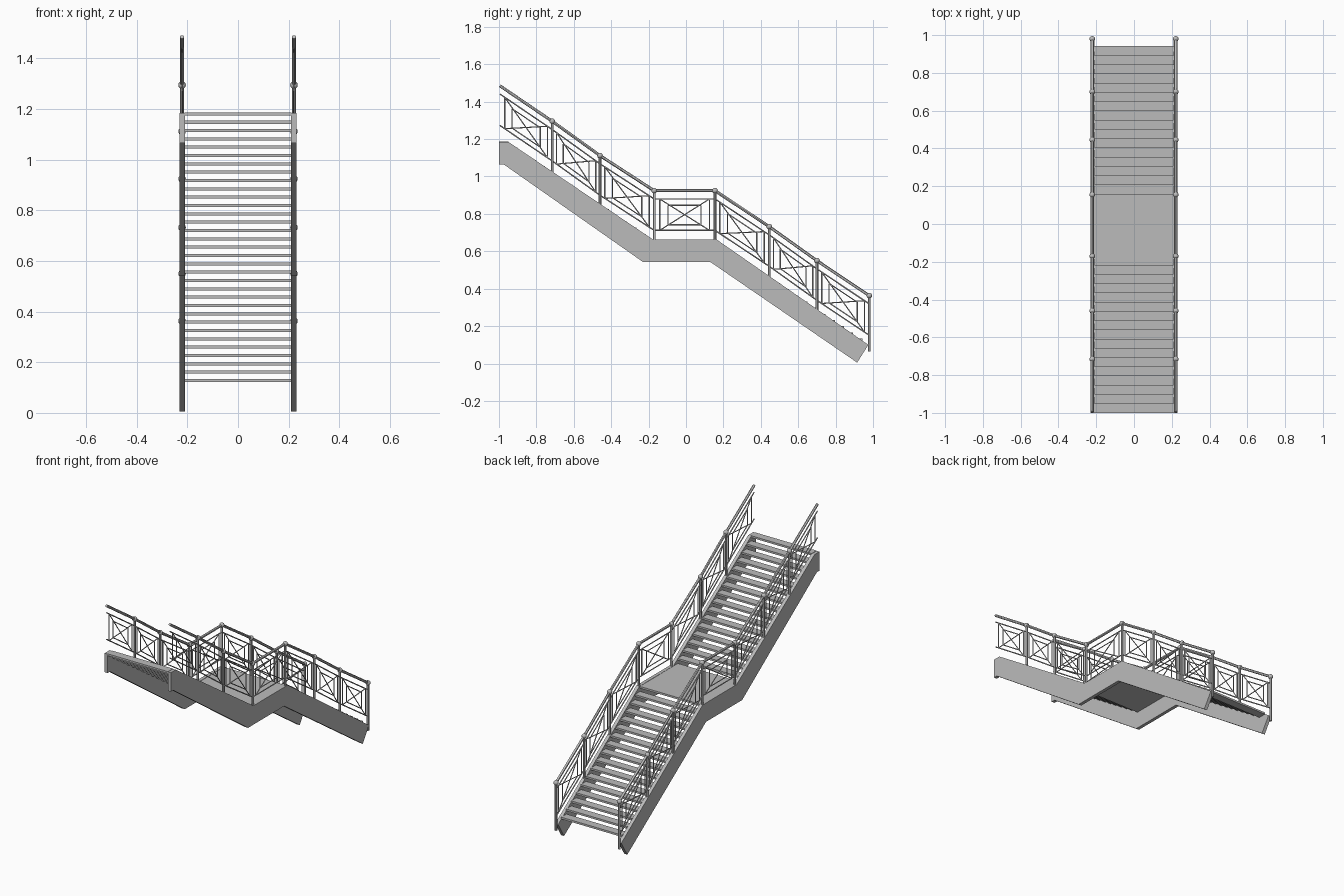
import bpy, bmesh
from mathutils import Vector, Matrix

cube = bpy.data.objects.get("Cube")
if cube:
    bpy.data.objects.remove(cube)

grey = bpy.data.materials.new("painted_grey")
grey.use_nodes = True
COLOUR = (0.5, 0.5, 0.5, 1)
grey.diffuse_color = COLOUR
grey.node_tree.nodes["Principled BSDF"].inputs["Base Color"].default_value = COLOUR


def finish(name, bm, smooth=False):
    bmesh.ops.recalc_face_normals(bm, faces=bm.faces)
    mesh = bpy.data.meshes.new(name)
    bm.to_mesh(mesh)
    bm.free()
    mesh.materials.append(grey)
    obj = bpy.data.objects.new(name, mesh)
    bpy.context.collection.objects.link(obj)
    if smooth:
        bpy.ops.object.select_all(action="DESELECT")
        bpy.context.view_layer.objects.active = obj
        obj.select_set(True)
        bpy.ops.object.shade_smooth_by_angle()
    return obj


def box(bm, lo, hi):
    lo, hi = Vector(lo), Vector(hi)
    m = Matrix.Translation((lo + hi) / 2) @ Matrix.Diagonal((*(hi - lo), 1))
    bmesh.ops.create_cube(bm, size=1, matrix=m)


def rod(bm, x, a, b, radius, sides=8):
    p, q = Vector((x, *a)), Vector((x, *b))
    d = q - p
    m = Matrix.Translation((p + q) / 2) @ d.to_track_quat("Z", "Y").to_matrix().to_4x4()
    bmesh.ops.create_cone(bm, cap_ends=True, segments=sides, radius1=radius,
                          radius2=radius, depth=d.length, matrix=m)


# Stair layout
HALF = 0.212
RISE, GOING = 0.0329, 0.0489
FIRST_Z, THICK = 0.128, 0.012
LAND_BACK, LAND_FRONT = 0.16, -0.2165
FLIGHT = 16

# Side stringers, extruded from one outline (y, z)
outline = [(-1, 1.185), (-0.95, 1.185), (-0.175, 0.662), (0.165, 0.662), (0.975, 0.1),
           (0.915, 0.005), (0.13, 0.543), (-0.23, 0.543), (-0.975, 1.065), (-1, 1.065)]
for side, name in ((1, "left"), (-1, "right")):
    bm = bmesh.new()
    face = bm.faces.new([bm.verts.new((side * HALF - 0.002 * side, y, z)) for y, z in outline])
    ext = bmesh.ops.extrude_face_region(bm, geom=[face])
    verts = [v for v in ext["geom"] if isinstance(v, bmesh.types.BMVert)]
    bmesh.ops.translate(bm, verts=verts, vec=(side * 0.021, 0, 0))
    finish(name + "_stringer", bm)

# Open treads of both flights
for name, start, first in (("lower_treads", LAND_BACK + FLIGHT * GOING, 0),
                           ("upper_treads", LAND_FRONT, FLIGHT + 1)):
    bm = bmesh.new()
    for i in range(FLIGHT):
        y = start - i * GOING
        z = FIRST_Z + (first + i) * RISE
        box(bm, (-HALF, max(y - GOING - 0.003, -1), z - THICK / 2), (HALF, y, z + THICK / 2))
    finish(name, bm)

# Middle landing
bm = bmesh.new()
z = FIRST_Z + FLIGHT * RISE
box(bm, (-HALF, LAND_FRONT - 0.003, z - THICK / 2), (HALF, LAND_BACK, z + THICK / 2))
finish("landing", bm)

# Railing line: handrail height at each post (y, z)
posts = [(-0.715, 1.295), (-0.46, 1.112), (-0.17, 0.924), (0.155, 0.924),
         (0.445, 0.732), (0.7, 0.55), (0.98, 0.363)]
stations = [(-0.995, 1.485)] + posts
RAIL_X = 0.221


def panel(bm, x, a, b):
    """Ornamental infill that follows the slope between two stations."""
    def at(t, drop):
        return (a[0] + (b[0] - a[0]) * t, a[1] + (b[1] - a[1]) * t - drop)
    top, low = 0.044, 0.212
    for drop in (top, low):
        rod(bm, x, at(0, drop), at(1, drop), 0.0035, 6)
    for t in (0.09, 0.91):
        rod(bm, x, at(t, top), at(t, low), 0.0035, 6)
    # inner frame
    corners = [at(0.23, 0.078), at(0.77, 0.078), at(0.77, 0.182), at(0.23, 0.182)]
    for i in range(4):
        rod(bm, x, corners[i], corners[(i + 1) % 4], 0.003, 6)
    # crossing diagonals
    rod(bm, x, at(0.09, top), at(0.91, low), 0.003, 6)
    rod(bm, x, at(0.09, low), at(0.91, top), 0.003, 6)


for side, name in ((1, "left"), (-1, "right")):
    x = side * RAIL_X
    bm = bmesh.new()
    for a, b in zip(stations, stations[1:]):
        rod(bm, x, a, b, 0.008, 12)
    finish(name + "_handrail", bm, True)

    bm = bmesh.new()
    for y, z in posts:
        rod(bm, x, (y, z - (0.3 if y > 0.9 else 0.27)), (y, z), 0.0075, 12)
    finish(name + "_posts", bm, True)

    bm = bmesh.new()
    for y, z in posts:
        bmesh.ops.create_uvsphere(bm, u_segments=16, v_segments=10, radius=0.015,
                                  matrix=Matrix.Translation((x, y, z)))
    finish(name + "_post_balls", bm, True)

    bm = bmesh.new()
    for a, b in zip(stations, stations[1:]):
        panel(bm, x, a, b)
    finish(name + "_railing_panels", bm, True)
